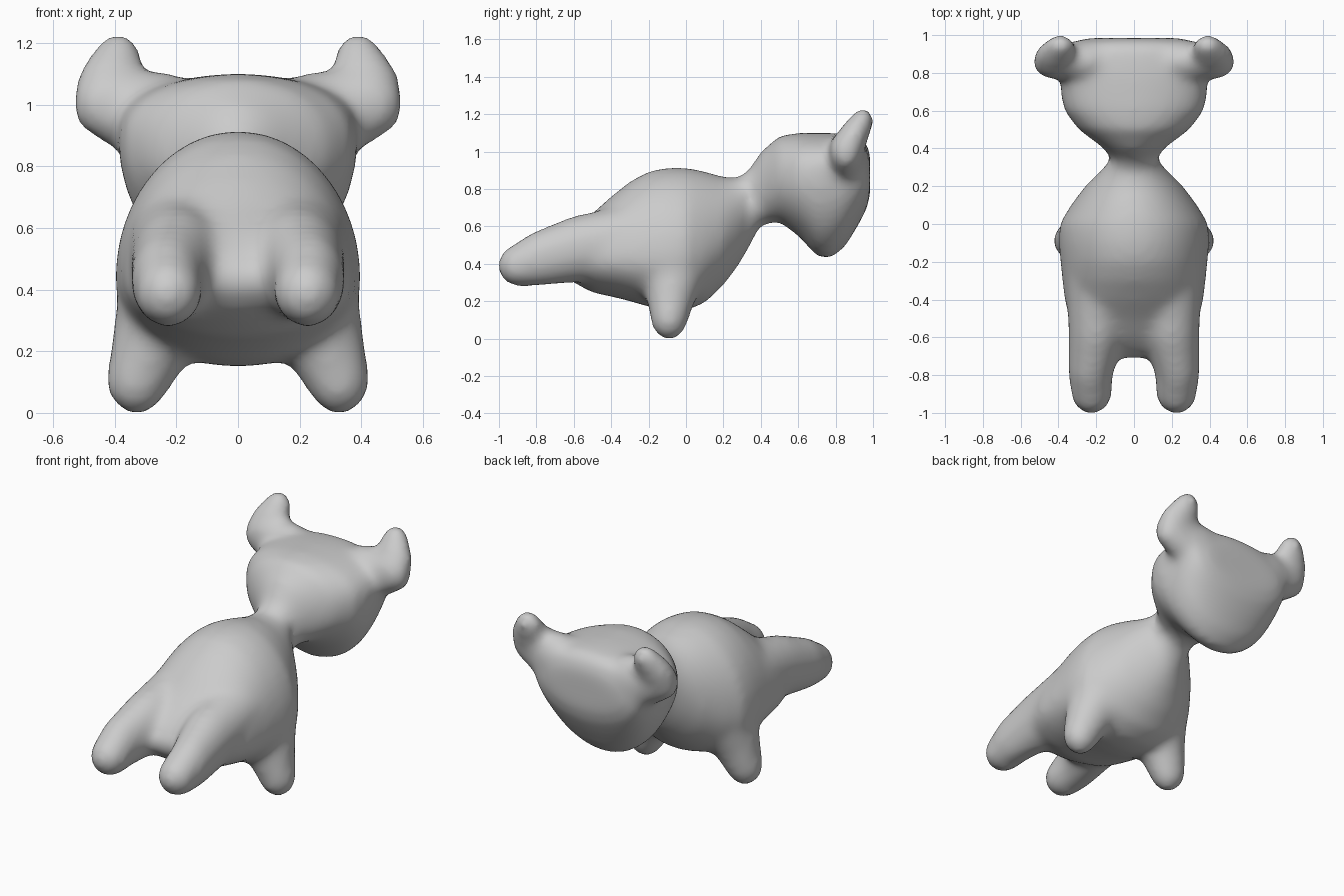
import bpy, bmesh, math
from mathutils import Vector, Matrix

cube = bpy.data.objects.get("Cube")
if cube:
    bpy.data.objects.remove(cube, do_unlink=True)

clay = bpy.data.materials.new("grey clay")
clay.use_nodes = True
GREY = (0.6, 0.6, 0.6, 1)
clay.diffuse_color = GREY
clay.node_tree.nodes["Principled BSDF"].inputs["Base Color"].default_value = GREY

bm = bmesh.new()


def loft(sections, sides=48):
    """Egg-shaped sections along y: (y, top, bottom, half width, widest height, top roundness)."""
    rings = []
    for y, top, bottom, half, mid, power in sections:
        ring = []
        for i in range(sides):
            a = math.tau * i / sides
            s = math.sin(a)
            z = mid + ((top - mid) * s ** power if s > 0 else (mid - bottom) * s)
            ring.append(bm.verts.new((half * math.cos(a), y, z)))
        rings.append(ring)
    for a, b in zip(rings, rings[1:]):
        for i in range(sides):
            j = (i + 1) % sides
            bm.faces.new((a[i], a[j], b[j], b[i]))
    bm.faces.new(rings[0][::-1])
    bm.faces.new(rings[-1])


def limb_pair(points, steps=6):
    """Mirrored limbs of blended ellipsoids: (centre, radii) at each point."""
    for side in (-1, 1):
        for (c0, r0), (c1, r1) in zip(points, points[1:]):
            for k in range(steps + 1):
                c = Vector(c0).lerp(Vector(c1), k / steps)
                r = Vector(r0).lerp(Vector(r1), k / steps)
                c.x *= side
                bmesh.ops.create_icosphere(
                    bm, subdivisions=3, radius=1,
                    matrix=Matrix.Translation(c) @ Matrix.Diagonal((*r, 1)))


# Torso, neck and head
loft([
    (-0.71, 0.46, 0.40, 0.10, 0.43, 1),
    (-0.66, 0.53, 0.34, 0.22, 0.43, 1),
    (-0.60, 0.59, 0.30, 0.29, 0.43, 1),
    (-0.50, 0.67, 0.245, 0.34, 0.43, 1),
    (-0.40, 0.76, 0.225, 0.37, 0.43, 1),
    (-0.30, 0.84, 0.20, 0.38, 0.43, 1),
    (-0.20, 0.895, 0.17, 0.39, 0.43, 1),
    (-0.10, 0.915, 0.15, 0.40, 0.43, 1),
    (0.00, 0.915, 0.15, 0.395, 0.44, 1),
    (0.10, 0.895, 0.19, 0.335, 0.47, 1),
    (0.20, 0.865, 0.285, 0.26, 0.54, 1),
    (0.28, 0.86, 0.39, 0.18, 0.63, 1),
    (0.34, 0.91, 0.49, 0.12, 0.72, 1),
    (0.40, 1.00, 0.61, 0.16, 0.81, 1),
    (0.50, 1.085, 0.625, 0.295, 0.85, 0.9),
    (0.60, 1.10, 0.55, 0.37, 0.87, 0.8),
    (0.70, 1.10, 0.44, 0.39, 0.88, 0.75),
    (0.77, 1.10, 0.425, 0.385, 0.89, 0.7),
    (0.85, 1.095, 0.49, 0.38, 0.90, 0.7),
    (0.92, 1.085, 0.605, 0.365, 0.90, 0.7),
    (0.965, 1.05, 0.69, 0.33, 0.89, 0.8),
    (0.985, 0.98, 0.77, 0.24, 0.87, 1),
])

# Outstretched legs
limb_pair([
    ((0.18, -0.30, 0.54), (0.18, 0.17, 0.18)),
    ((0.20, -0.58, 0.48), (0.15, 0.14, 0.18)),
    ((0.23, -0.78, 0.43), (0.12, 0.12, 0.15)),
    ((0.225, -0.895, 0.39), (0.11, 0.113, 0.113)),
])

# Arms reaching the ground
limb_pair([
    ((0.20, -0.06, 0.42), (0.185, 0.20, 0.19)),
    ((0.275, -0.08, 0.24), (0.135, 0.135, 0.14)),
    ((0.328, -0.09, 0.105), (0.102, 0.1, 0.113)),
])

# Ears
limb_pair([
    ((0.25, 0.86, 0.95), (0.15, 0.12, 0.16)),
    ((0.42, 0.855, 1.00), (0.12, 0.09, 0.115)),
    ((0.41, 0.895, 1.08), (0.115, 0.08, 0.09)),
    ((0.39, 0.945, 1.165), (0.075, 0.06, 0.073)),
])

bmesh.ops.recalc_face_normals(bm, faces=bm.faces)
mesh = bpy.data.meshes.new("bear_body")
bm.to_mesh(mesh)
bm.free()
bear = bpy.data.objects.new("bear_body", mesh)
bpy.context.collection.objects.link(bear)
mesh.materials.append(clay)

# Fuse the parts into one soft skin
remesh = bear.modifiers.new("fuse", "REMESH")
remesh.mode = "VOXEL"
remesh.voxel_size = 0.02
remesh.use_smooth_shade = True
soften = bear.modifiers.new("soften", "SMOOTH")
soften.factor = 0.5
soften.iterations = 25
